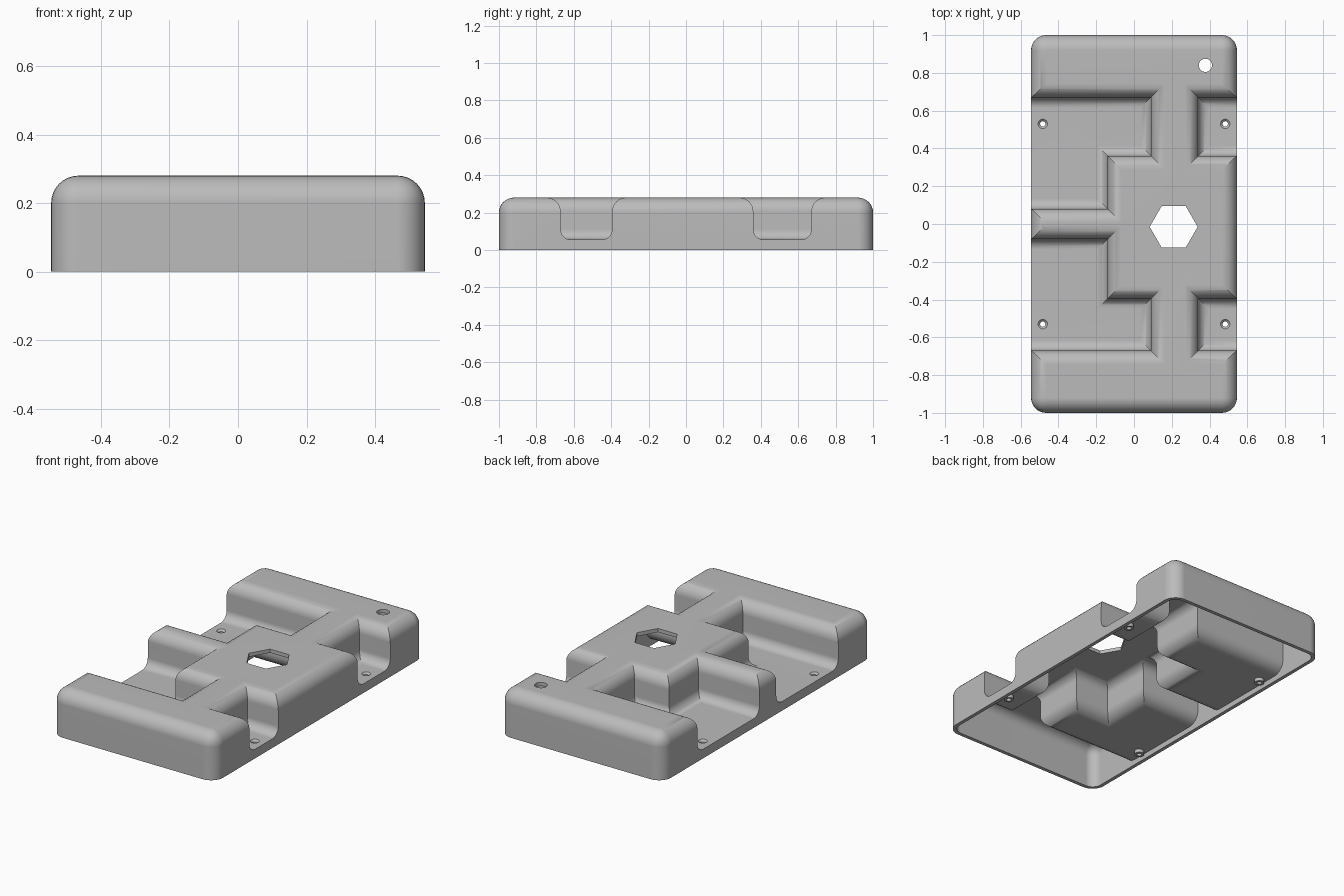
import bpy, bmesh
from math import sin, cos, pi
from mathutils import Vector, Matrix

cube = bpy.data.objects.get("Cube")
if cube:
    bpy.data.objects.remove(cube, do_unlink=True)

WIDTH, LENGTH, HEIGHT = 1.09, 2.0, 0.28
ROUND = 0.08       # outer edge radius
WALL = 0.022       # shell thickness
FLOOR = 0.055      # pocket floor height
LIP, FILLET = 0.075, 0.055   # pocket top and bottom radii
STEPS = 8

grey = bpy.data.materials.new("plain grey")
grey.use_nodes = True
grey.diffuse_color = (0.5, 0.5, 0.5, 1)
grey.node_tree.nodes["Principled BSDF"].inputs["Base Color"].default_value = grey.diffuse_color


def make_object(name, bm):
    bmesh.ops.recalc_face_normals(bm, faces=bm.faces)
    mesh = bpy.data.meshes.new(name)
    bm.to_mesh(mesh)
    bm.free()
    mesh.materials.append(grey)
    obj = bpy.data.objects.new(name, mesh)
    bpy.context.collection.objects.link(obj)
    return obj


def rounded_block(name, inset, bottom):
    """Box with rounded upright and top edges."""
    bm = bmesh.new()
    top = HEIGHT - inset
    size = (WIDTH - 2 * inset, LENGTH - 2 * inset, top - bottom)
    bmesh.ops.create_cube(bm, size=1, matrix=Matrix.Translation((0, 0, (top + bottom) / 2))
                          @ Matrix.Diagonal((*size, 1)))
    edges = [e for e in bm.edges if max(v.co.z for v in e.verts) > bottom + 0.01]
    bmesh.ops.bevel(bm, geom=edges, offset=ROUND - inset, segments=STEPS,
                    profile=0.5, affect='EDGES')
    return make_object(name, bm)


def pocket(name, outline, grow):
    """Mitred pocket cutter: filleted floor, upright wall, flared lip."""
    profile = []
    for i in range(STEPS + 1):
        a = pi / 2 * (1 - i / STEPS)
        r = FILLET + grow
        profile.append((-FILLET + r * cos(a), FLOOR + FILLET - r * sin(a)))
    for i in range(STEPS + 1):
        a = pi / 2 * i / STEPS
        r = LIP - grow
        profile.append((LIP - r * cos(a), HEIGHT + 0.0002 - LIP + r * sin(a)))
    profile.append((profile[-1][0], HEIGHT + 0.1))
    points = [Vector(p) for p in outline]
    normals = []
    for p, q in zip(points, points[1:] + points[:1]):
        d = (q - p).normalized()
        normals.append(Vector((d.y, -d.x)))
    bm = bmesh.new()
    rings = []
    for offset, z in profile:
        ring = []
        for i, p in enumerate(points):
            c = p + (normals[i - 1] + normals[i]) * offset
            ring.append(bm.verts.new((c.x, c.y, z)))
        rings.append(ring)
    n = len(points)
    for a, b in zip(rings, rings[1:]):
        for i in range(n):
            j = (i + 1) % n
            bm.faces.new((a[i], a[j], b[j], b[i]))
    bm.faces.new(rings[0])
    bm.faces.new(rings[-1])
    return make_object(name, bm)


def cylinder(name, x, y, z0, z1, r0, r1, sides=24):
    bm = bmesh.new()
    bmesh.ops.create_cone(bm, cap_ends=True, segments=sides, radius1=r0, radius2=r1,
                          depth=z1 - z0, matrix=Matrix.Translation((x, y, (z0 + z1) / 2)))
    return make_object(name, bm)


def combine(target, tool, operation='DIFFERENCE'):
    mod = target.modifiers.new("combine", 'BOOLEAN')
    mod.operation = operation
    mod.solver = 'EXACT'
    mod.object = tool
    bpy.context.view_layer.objects.active = target
    bpy.ops.object.modifier_apply(modifier=mod.name)
    bpy.data.objects.remove(tool, do_unlink=True)


# Pocket outlines, running past the side walls so they stay open there
OUT = 0.8
outlines = [
    [(-OUT, 0.08), (-0.14, 0.08), (-0.14, 0.36), (0.09, 0.36), (0.09, 0.67), (-OUT, 0.67)],
    [(-OUT, -0.67), (0.09, -0.67), (0.09, -0.395), (-0.14, -0.395), (-0.14, -0.08), (-OUT, -0.08)],
    [(0.34, 0.36), (OUT, 0.36), (OUT, 0.67), (0.34, 0.67)],
    [(0.34, -0.67), (OUT, -0.67), (OUT, -0.395), (0.34, -0.395)],
]

# Outer body and the matching hollow underneath
cover = rounded_block("cover_shell", 0, 0)
hollow = rounded_block("hollow_cutter", WALL, -0.1)
for outline in outlines:
    combine(cover, pocket("pocket_cutter", outline, 0))
    combine(hollow, pocket("hollow_pocket_cutter", outline, WALL))
combine(cover, hollow)

# Screw bosses with countersunk holes
for x in (-0.483, 0.483):
    for y in (-0.53, 0.53):
        combine(cover, cylinder("boss", x, y, 0.012, FLOOR - 0.01, 0.028, 0.028), 'UNION')
        combine(cover, cylinder("screw_hole", x, y, -0.05, 0.1, 0.014, 0.014))
        combine(cover, cylinder("countersink", x, y, FLOOR - 0.012, FLOOR + 0.002, 0.013, 0.027))

# Round cable hole and hexagonal opening
combine(cover, cylinder("cable_hole", 0.378, 0.84, 0.15, 0.4, 0.035, 0.035, 32))
bm = bmesh.new()
bmesh.ops.create_cone(bm, cap_ends=True, segments=6, radius1=0.127, radius2=0.127, depth=0.3,
                      matrix=Matrix.Translation((0.21, -0.015, 0.3)) @ Matrix.Rotation(pi / 6, 4, 'Z'))
combine(cover, make_object("hex_opening", bm))

# Smooth shading with crisp corners
bpy.ops.object.select_all(action='DESELECT')
cover.select_set(True)
bpy.context.view_layer.objects.active = cover
bpy.ops.object.shade_smooth_by_angle(angle=pi / 6)
weighted = cover.modifiers.new("even shading", 'WEIGHTED_NORMAL')
weighted.keep_sharp = True
